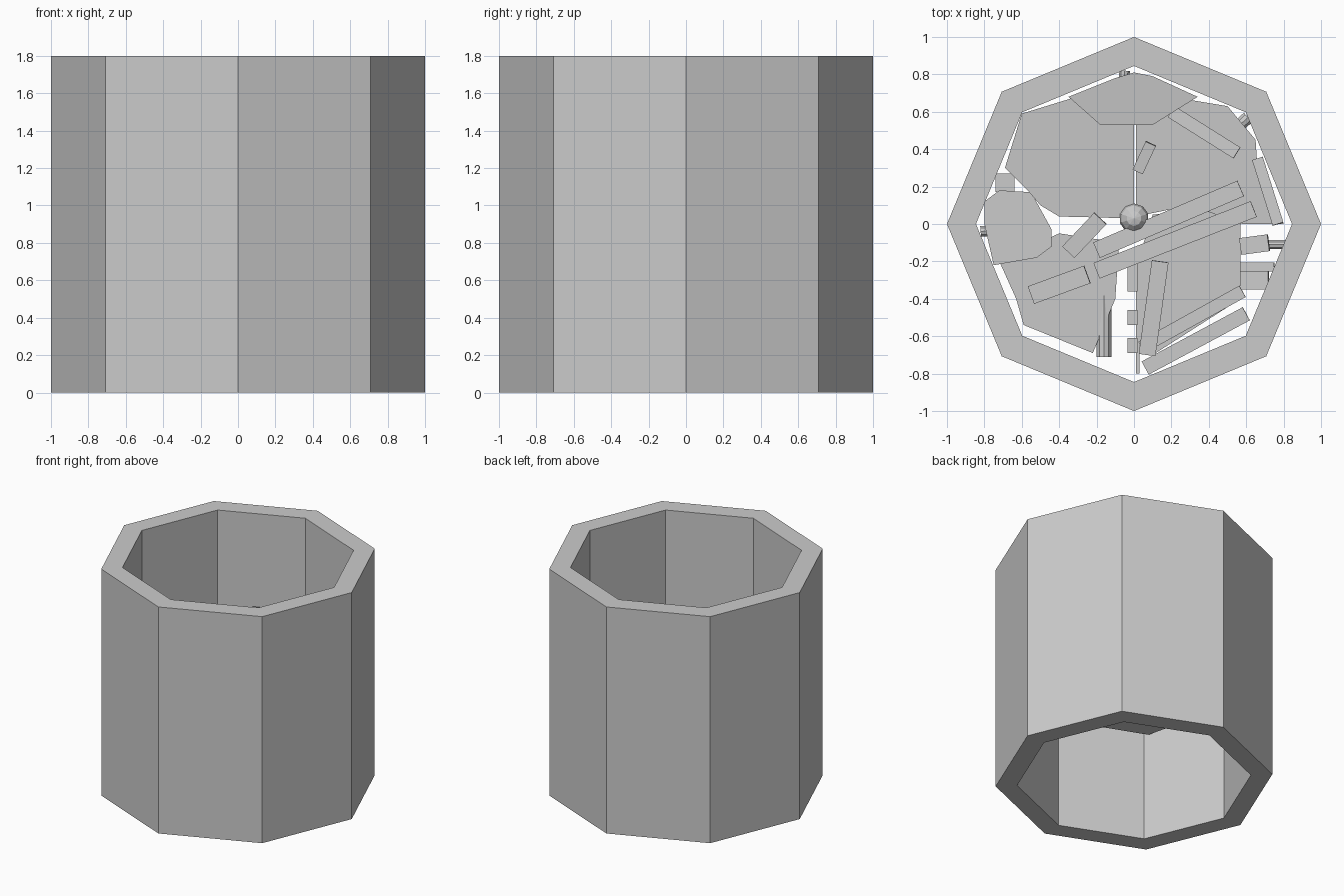
import bpy, bmesh, math
from mathutils import Vector

if "Cube" in bpy.data.objects:
    bpy.data.objects.remove(bpy.data.objects["Cube"])


def finish(name, bm):
    bmesh.ops.recalc_face_normals(bm, faces=bm.faces[:])
    me = bpy.data.meshes.new(name)
    bm.to_mesh(me)
    bm.free()
    ob = bpy.data.objects.new(name, me)
    bpy.context.collection.objects.link(ob)
    return ob


def slab(name, outline, z, slope=(0, 0), thick=0.03):
    """Thin broken sheet from a top outline; slope tilts it in x and y."""
    bm = bmesh.new()
    face = bm.faces.new([bm.verts.new((x, y, z + slope[0] * x + slope[1] * y))
                         for x, y in outline])
    res = bmesh.ops.extrude_face_region(bm, geom=[face])
    moved = [g for g in res["geom"] if isinstance(g, bmesh.types.BMVert)]
    bmesh.ops.translate(bm, verts=moved, vec=(0, 0, -thick))
    return finish(name, bm)


def aim(ob, a, b):
    a, b = Vector(a), Vector(b)
    ob.location = (a + b) / 2
    ob.rotation_euler = (b - a).to_track_quat('X', 'Z').to_euler()


def plank(name, a, b, width, thick=0.035):
    bm = bmesh.new()
    bmesh.ops.create_cube(bm, size=1)
    bmesh.ops.scale(bm, verts=bm.verts[:],
                    vec=((Vector(b) - Vector(a)).length, width, thick))
    aim(finish(name, bm), a, b)


def pipe(name, a, b, r):
    a, b = Vector(a), Vector(b)
    bm = bmesh.new()
    bmesh.ops.create_cone(bm, cap_ends=True, segments=10, radius1=r, radius2=r,
                          depth=(b - a).length)
    ob = finish(name, bm)
    ob.location = (a + b) / 2
    ob.rotation_euler = (b - a).to_track_quat('Z', 'Y').to_euler()


# Octagonal wall, open at both ends
R_OUT, R_IN, H = 1.0, 0.845, 1.8
bm = bmesh.new()
rings = []
for r, z in ((R_OUT, 0), (R_OUT, H), (R_IN, H), (R_IN, 0)):
    rings.append([bm.verts.new((r * math.cos(i * math.pi / 4),
                                r * math.sin(i * math.pi / 4), z)) for i in range(8)])
for k in range(4):
    p, q = rings[k], rings[(k + 1) % 4]
    for i in range(8):
        j = (i + 1) % 8
        bm.faces.new((p[i], p[j], q[j], q[i]))
finish("octagonal_wall", bm)

# Broken sheets heaped inside
slab("sheet_back_left", [(-.6, .59), (-.34, .67), (0, .57), (0, .03), (-.4, .04),
                         (-.5, .1), (-.56, .17), (-.69, .3)], 0.98, (-.05, .05))
slab("sheet_back", [(-.35, .68), (-.1, .78), (0, .81), (.1, .79), (.34, .68),
                    (.1, .53), (-.18, .53)], 1.0, (0, .1))
slab("sheet_left", [(-.8, .12), (-.72, .18), (-.55, .17), (-.44, -.03), (-.44, -.12),
                    (-.52, -.18), (-.75, -.22), (-.8, 0)], 1.0)
slab("sheet_front_left", [(-.72, -.2), (-.4, -.05), (-.08, -.1), (-.1, -.4),
                          (-.22, -.69), (-.59, -.54), (-.63, -.4)], 0.9, (.02, .04))
slab("sheet_front_right", [(.02, -.2), (.1, .05), (.57, .1), (.57, -.4), (.1, -.7),
                           (.03, -.65)], 0.9, (-.03, .03))
slab("sheet_back_right", [(.01, .04), (.01, .55), (.2, .68), (.5, .63), (.65, .45),
                          (.66, .3), (.8, 0), (.58, 0), (.3, .1)], 0.92, (0, .05))

# Loose planks
for i, (a, b, w, z) in enumerate([
        ((-.2, -.14), (.57, .19), .09, 1.0), ((-.2, -.25), (.64, .08), .09, .99),
        ((.07, -.7), (.14, -.2), .09, .97), ((.04, -.66), (.58, -.36), .07, .96),
        ((.06, -.77), (.6, -.48), .08, .92), ((.2, .6), (.55, .38), .07, 1.0),
        ((-.35, -.15), (-.18, .03), .09, .97), ((.57, -.12), (.72, -.1), .09, .93),
        ((.66, .35), (.77, 0), .06, .94), ((.57, -.23), (.75, -.23), .05, .9),
        ((.57, -.3), (.72, -.3), .1, .88), ((.02, .28), (.09, .43), .06, 1.0),
        ((-.55, -.38), (-.25, -.27), .1, .95)]):
    plank(f"plank_{i + 1}", (*a, z), (*b, z + .02), w)

# Row of small blocks on a thin rail
for i, y in enumerate((-.24, -.32, -.5, -.65)):
    plank(f"rail_block_{i + 1}", (-.035, y, .88), (.02, y, .88), .08, .06)
plank("rail", (.02, -.8, .86), (.02, -.2, .86), .02, .05)

# Pipe stubs
pipe("pipe_front", (-.16, -.33, .84), (-.16, -.71, .84), .042)
pipe("pipe_back_right", (.5, .47, .86), (.61, .57, .86), .035)
pipe("pipe_right", (.6, -.11, .87), (.81, -.11, .87), .025)
pipe("pipe_left", (-.7, -.03, .88), (-.82, -.04, .88), .03)
pipe("pipe_back_wall", (-.06, .7, .88), (-.05, .82, .88), .03)
plank("left_block", (-.74, .22, .9), (-.64, .22, .9), .1, .06)

# Rounded knob at the centre
bm = bmesh.new()
bmesh.ops.create_uvsphere(bm, u_segments=10, v_segments=6, radius=.08)
finish("centre_knob", bm).location = (0, .03, .98)
